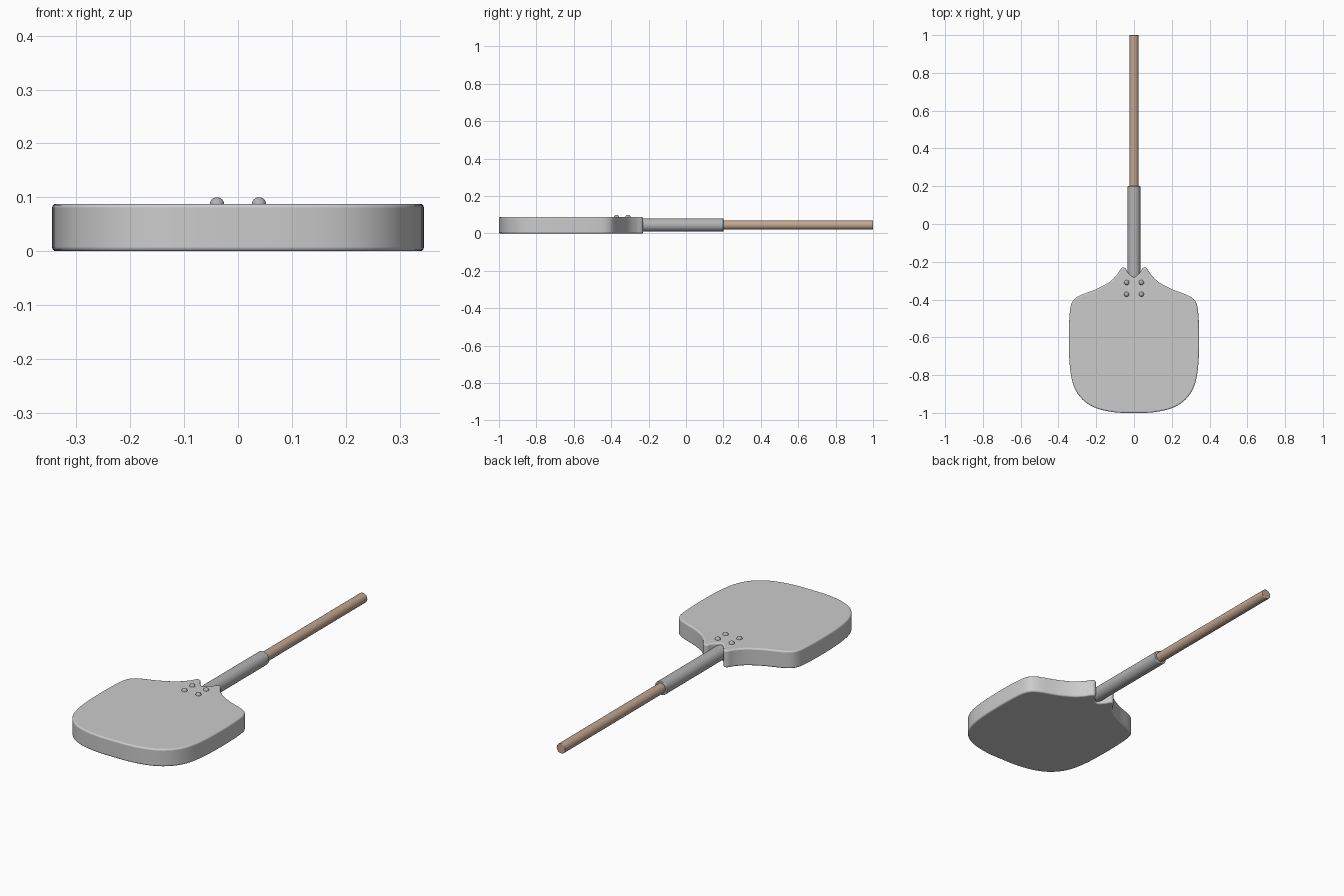
import bpy, bmesh, math
from mathutils import Vector

if "Cube" in bpy.data.objects:
    bpy.data.objects.remove(bpy.data.objects["Cube"])


def material(name, rgb):
    m = bpy.data.materials.new(name)
    m.diffuse_color = (*rgb, 1)
    m.use_nodes = True
    m.node_tree.nodes["Principled BSDF"].inputs["Base Color"].default_value = m.diffuse_color
    return m


wood = material("wood", (0.53, 0.38, 0.28))
steel = material("dark_steel", (0.45, 0.45, 0.45))


def finish(ob, name, mat=None, bevel=0, segments=3):
    ob.name = name
    if mat:
        ob.data.materials.append(mat)
    bpy.ops.object.select_all(action='DESELECT')
    ob.select_set(True)
    bpy.context.view_layer.objects.active = ob
    bpy.ops.object.shade_smooth_by_angle(angle=math.radians(40))
    if bevel:
        b = ob.modifiers.new("edge", 'BEVEL')
        b.width, b.segments = bevel, segments
        b.limit_method, b.angle_limit = 'ANGLE', math.radians(50)
        # bevel before the smoothing pass
        if len(ob.modifiers) > 1:
            ob.modifiers.move(len(ob.modifiers) - 1, 0)


def smooth_curve(pts, steps=5):
    """Catmull-Rom samples through the points, mirrored at both ends."""
    p = [Vector(q) for q in pts]
    flip = lambda v: Vector((-v.x, v.y))
    p = [flip(p[1])] + p + [flip(p[-2])]
    out = []
    for i in range(1, len(p) - 2):
        a, b, c, d = p[i - 1:i + 3]
        for k in range(steps):
            t = k / steps
            out.append(0.5 * (2 * b + (c - a) * t + (2 * a - 5 * b + 4 * c - d) * t * t
                              + (3 * b - a - 3 * c + d) * t ** 3))
    return out + [p[-2]]


# Blade: right half of the outline, from front middle to the notch
half = smooth_curve([
    (0, -1.0), (0.1, -0.997), (0.2, -0.975), (0.272, -0.93), (0.318, -0.86),
    (0.339, -0.76), (0.345, -0.62), (0.341, -0.48), (0.328, -0.415), (0.29, -0.38),
    (0.2, -0.345), (0.13, -0.307), (0.09, -0.268), (0.07, -0.237), (0.055, -0.23),
    (0.043, -0.237), (0.031, -0.258), (0, -0.283)])
outline = half + [Vector((-v.x, v.y)) for v in reversed(half[1:-1])]
bm = bmesh.new()
base = bm.faces.new([bm.verts.new((v.x, v.y, 0)) for v in outline])
top = bmesh.ops.extrude_face_region(bm, geom=[base])
bmesh.ops.translate(bm, vec=(0, 0, 0.088),
                    verts=[g for g in top["geom"] if isinstance(g, bmesh.types.BMVert)])
bmesh.ops.recalc_face_normals(bm, faces=bm.faces)
mesh = bpy.data.meshes.new("blade")
bm.to_mesh(mesh)
bm.free()
blade = bpy.data.objects.new("blade", mesh)
bpy.context.collection.objects.link(blade)
finish(blade, "blade", bevel=0.007)


# Handle and the metal socket that joins it to the blade
def rod(name, radius, y0, y1, mat, bevel):
    bpy.ops.mesh.primitive_cylinder_add(vertices=48, radius=radius, depth=y1 - y0,
                                        location=(0, (y0 + y1) / 2, 0.045),
                                        rotation=(math.pi / 2, 0, 0))
    finish(bpy.context.object, name, mat, bevel)


rod("socket", 0.035, -0.29, 0.2, steel, 0.003)
rod("handle", 0.025, 0.1, 1.0, wood, 0.003)

# Four domed rivets
for x in (-0.039, 0.039):
    for y in (-0.31, -0.372):
        bpy.ops.mesh.primitive_uv_sphere_add(segments=24, ring_count=12, radius=0.0135,
                                             location=(x, y, 0.0865))
        finish(bpy.context.object, "rivet", steel)
